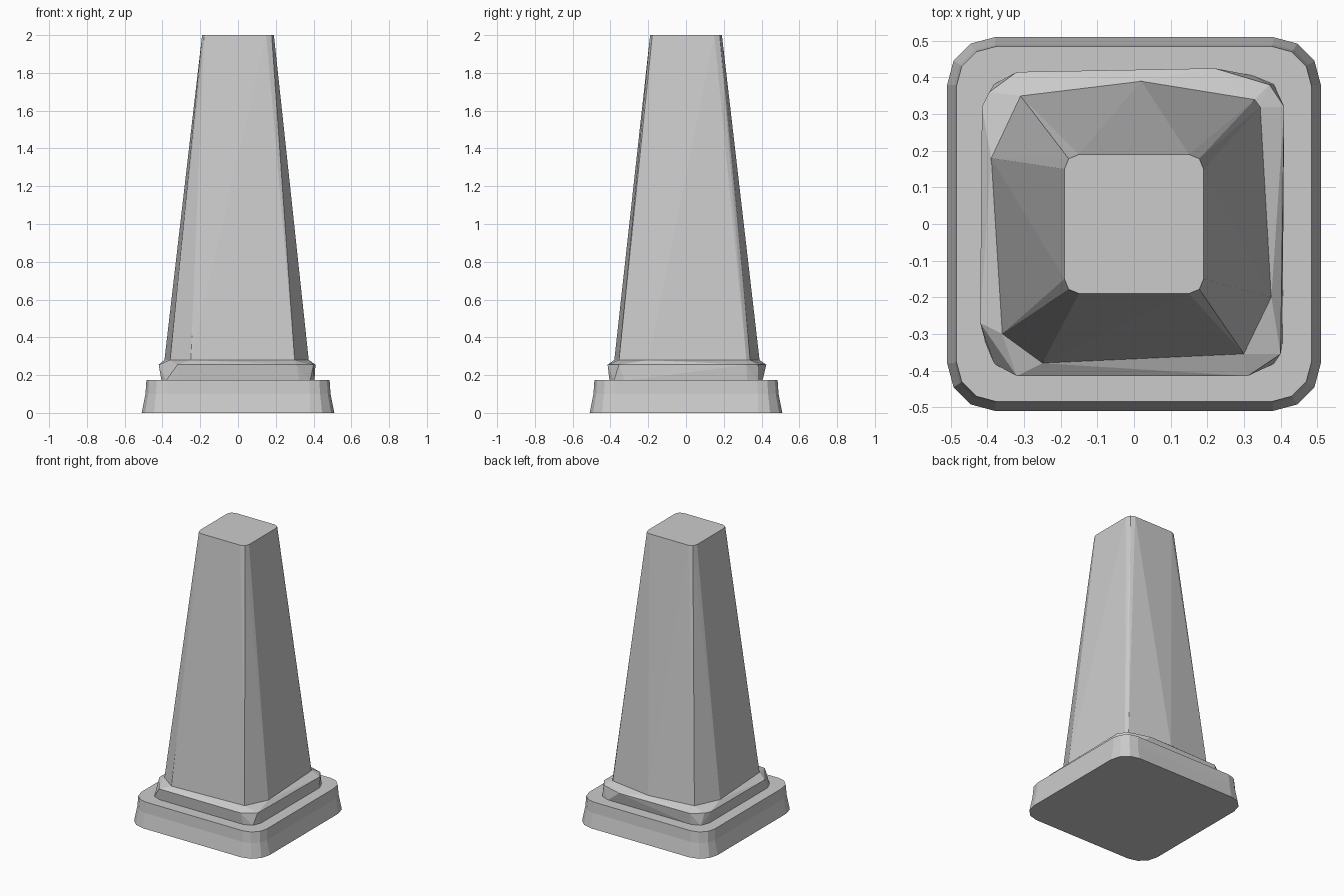
import bpy, bmesh
from math import sin, cos, pi

if "Cube" in bpy.data.objects:
    bpy.data.objects.remove(bpy.data.objects["Cube"])


def rounded_square(half, radius, segments):
    """Outline of a square with rounded corners, counter-clockwise."""
    c = half - radius
    pts = []
    for q, (sx, sy) in enumerate([(1, 1), (-1, 1), (-1, -1), (1, -1)]):
        for i in range(segments + 1):
            a = (q + i / segments) * pi / 2
            pts.append((sx * c + radius * cos(a), sy * c + radius * sin(a)))
    return pts


def finish(name, bm):
    bmesh.ops.recalc_face_normals(bm, faces=bm.faces)
    mesh = bpy.data.meshes.new(name)
    bm.to_mesh(mesh)
    bm.free()
    obj = bpy.data.objects.new(name, mesh)
    bpy.context.collection.objects.link(obj)
    return obj


def loft(name, rings):
    """Closed stack of outlines with equal point counts: [(outline, z), ...]."""
    bm = bmesh.new()
    loops = [[bm.verts.new((x, y, z)) for x, y in pts] for pts, z in rings]
    for lo, hi in zip(loops, loops[1:]):
        n = len(lo)
        for i in range(n):
            j = (i + 1) % n
            bm.faces.new((lo[i], lo[j], hi[j], hi[i]))
    bm.faces.new(loops[0][::-1])
    bm.faces.new(loops[-1])
    return finish(name, bm)


def hull(name, rings):
    """Faceted convex skin over outlines with different point counts."""
    bm = bmesh.new()
    for pts, z in rings:
        for x, y in pts:
            bm.verts.new((x, y, z))
    res = bmesh.ops.convex_hull(bm, input=bm.verts)
    loose = {g for g in res["geom_interior"] + res["geom_unused"]
             if isinstance(g, bmesh.types.BMVert)}
    bmesh.ops.delete(bm, geom=list(loose), context='VERTS')
    bmesh.ops.dissolve_limit(bm, angle_limit=0.01, verts=bm.verts, edges=bm.edges)
    return finish(name, bm)


# Irregular hand-cut outlines of the shaft foot and collar rim
shaft_foot = [(-0.31, 0.35), (0.02, 0.39), (0.33, 0.34), (0.345, 0.32),
              (0.375, -0.20), (0.30, -0.355), (-0.25, -0.38),
              (-0.36, -0.30), (-0.39, 0.18)]
collar_rim = [(-0.32, 0.415), (0.22, 0.425), (0.37, 0.38), (0.41, 0.32),
              (0.40, -0.355), (0.31, -0.415), (-0.32, -0.415),
              (-0.42, -0.27), (-0.415, 0.32), (-0.395, 0.36)]

# Base slab with flared foot
loft("base", [(rounded_square(0.51, 0.13, 3), 0.0),
              (rounded_square(0.49, 0.11, 3), 0.10),
              (rounded_square(0.485, 0.11, 3), 0.175)])

# Collar between base and shaft
hull("collar", [(rounded_square(0.405, 0.08, 2), 0.17),
                (collar_rim, 0.255), (shaft_foot, 0.28)])

# Tapered shaft
hull("shaft", [(shaft_foot, 0.275), (rounded_square(0.19, 0.04, 2), 2.0)])
